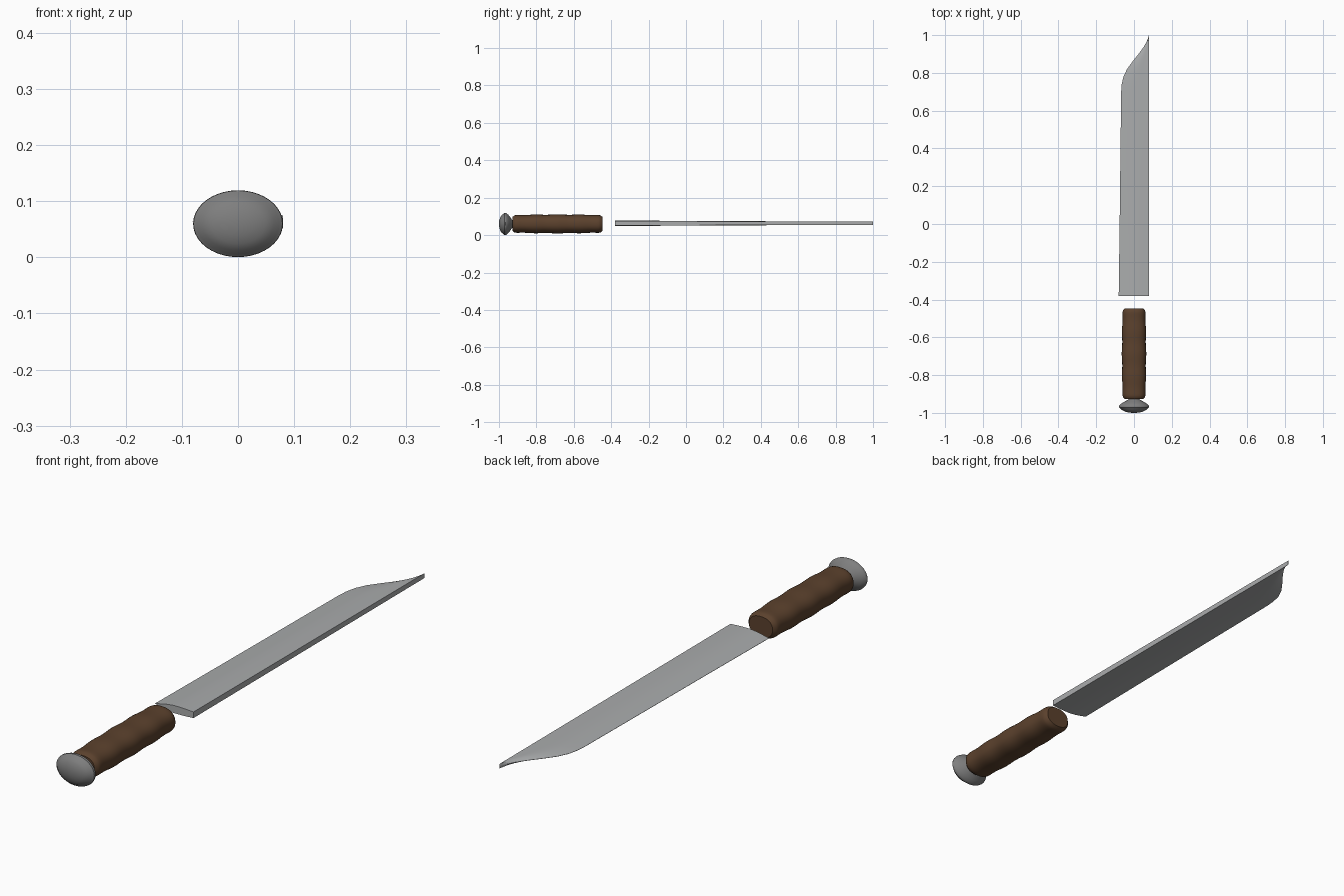
import bpy, bmesh, math

cube = bpy.data.objects.get("Cube")
if cube:
    bpy.data.objects.remove(cube, do_unlink=True)

AXIS_Z = 0.06


def material(name, rgb):
    mat = bpy.data.materials.new(name)
    mat.use_nodes = True
    mat.diffuse_color = (*rgb, 1)
    mat.node_tree.nodes["Principled BSDF"].inputs["Base Color"].default_value = (*rgb, 1)
    return mat


def loft(name, rings, mat, angle):
    """Skin a list of equal-sized closed rings and cap both ends."""
    bm = bmesh.new()
    loops = [[bm.verts.new(p) for p in ring] for ring in rings]
    n = len(loops[0])
    for a, b in zip(loops, loops[1:]):
        for i in range(n):
            j = (i + 1) % n
            bm.faces.new((a[i], a[j], b[j], b[i]))
    bm.faces.new(loops[0])
    bm.faces.new(loops[-1])
    bmesh.ops.recalc_face_normals(bm, faces=bm.faces)
    mesh = bpy.data.meshes.new(name)
    bm.to_mesh(mesh)
    bm.free()
    mesh.materials.append(mat)
    obj = bpy.data.objects.new(name, mesh)
    bpy.context.collection.objects.link(obj)
    bpy.ops.object.select_all(action="DESELECT")
    obj.select_set(True)
    bpy.context.view_layer.objects.active = obj
    bpy.ops.object.shade_smooth_by_angle(angle=math.radians(angle))
    return obj


def oval(y, rx, rz, power=2.0, n=40):
    """Superellipse ring across the y axis."""
    pts = []
    for i in range(n):
        t = math.tau * i / n
        c, s = math.cos(t), math.sin(t)
        x = math.copysign(abs(c) ** (2 / power), c) * rx
        z = math.copysign(abs(s) ** (2 / power), s) * rz
        pts.append((x, y, AXIS_Z + z))
    return pts


steel = material("blade steel", (0.40, 0.41, 0.415))
dark_steel = material("pommel steel", (0.21, 0.21, 0.21))
wood = material("brown wood", (0.105, 0.053, 0.026))

# Pommel: domed oval cap with a narrow rim
pommel_profile = [(-1.0, 0.12), (-0.998, 0.35), (-0.993, 0.6), (-0.985, 0.8),
                  (-0.975, 0.92), (-0.971, 0.99), (-0.966, 1.0), (-0.96, 0.97),
                  (-0.95, 0.82), (-0.94, 0.62), (-0.932, 0.42), (-0.925, 0.3)]
loft("pommel", [oval(y, 0.08 * r, 0.0595 * r) for y, r in pommel_profile], dark_steel, 30)

# Handle: slightly barrelled grip with shallow finger swells and rounded ends
START, END = -0.927, -0.447
rings = []
STEPS = 48
for k in range(STEPS + 1):
    t = k / STEPS
    y = START + (END - START) * t
    barrel = 0.92 + 0.06 * math.sin(math.pi * t)
    swell = 0.02 * math.cos(math.tau * 4 * (t - 0.5))
    d = min(t, 1 - t) / 0.06
    rounding = 1.0 if d >= 1 else 0.80 + 0.20 * math.sqrt(1 - (1 - d) ** 2)
    r = (barrel + swell) * rounding
    rings.append(oval(y, 0.065 * r, 0.051 * r, 2.3))
loft("handle", rings, wood, 40)

# Blade: straight spine at +x, convex cheeks, thin cutting edge sweeping to the tip
SPINE_X, MID_Z = 0.08, 0.0635
outline = [(-0.38, -0.081), (0.0, -0.076), (0.35, -0.072), (0.7, -0.068),
           (0.74, -0.065), (0.78, -0.056), (0.82, -0.037), (0.86, -0.008),
           (0.9, 0.024), (0.94, 0.053), (0.965, 0.067), (0.985, 0.075), (1.0, 0.0785)]
rings = []
for y, edge_x in outline:
    t = (y + 0.38) / 1.38
    spine = 0.0115 - 0.0025 * t
    belly = 0.0145 - 0.0065 * t
    half = [(0.0, 0.0005), (0.15, 0.4 * belly), (0.32, 0.78 * belly),
            (0.5, belly), (0.68, 0.98 * belly), (0.85, 0.5 * (belly + spine)),
            (1.0, spine)]
    upper = [(edge_x + (SPINE_X - edge_x) * u, y, MID_Z + h) for u, h in half]
    lower = [(x, y, 2 * MID_Z - z) for x, _, z in reversed(upper)]
    rings.append(upper + lower)
loft("blade", rings, steel, 35)
